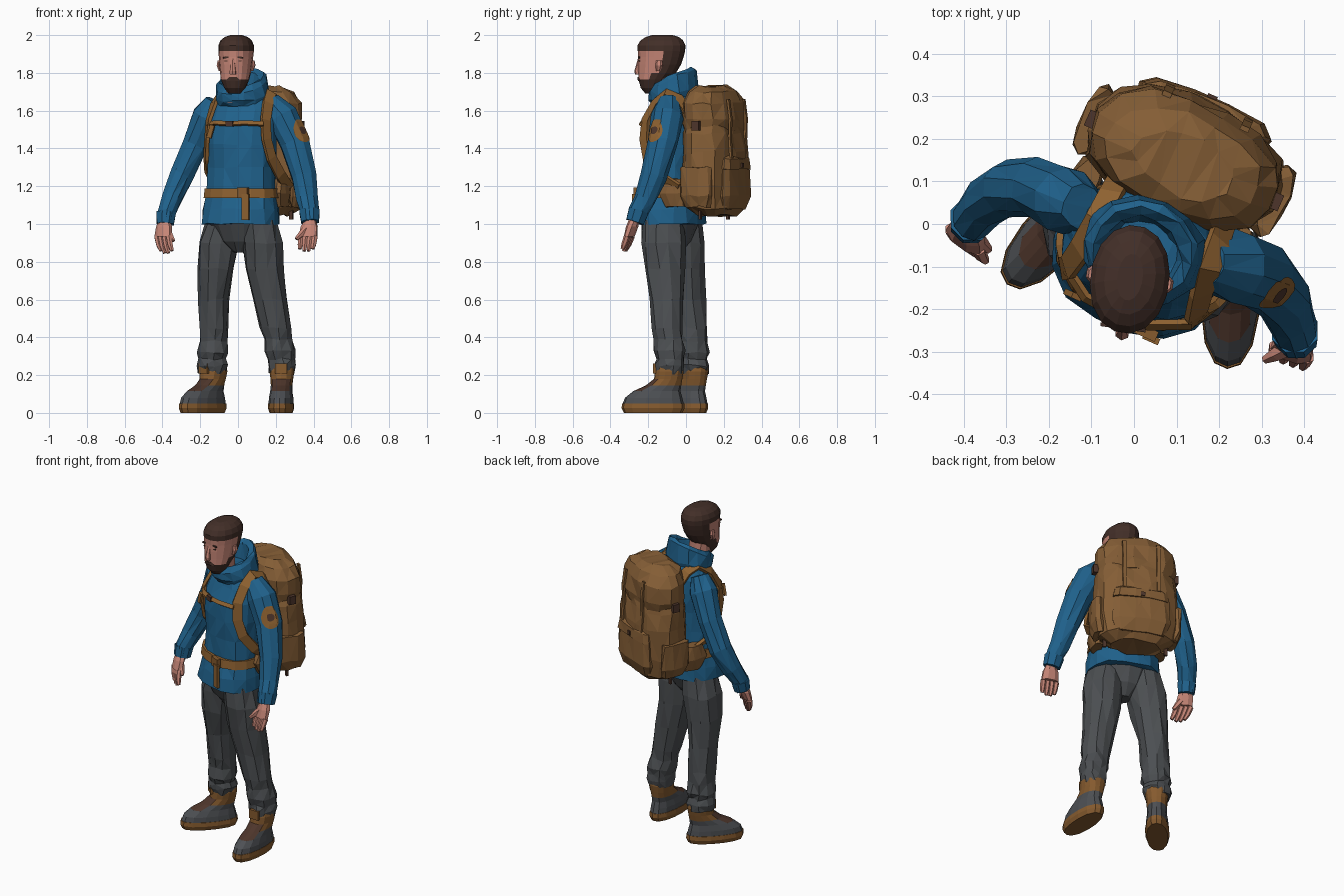
import bpy, bmesh, math, random
from mathutils import Matrix, Vector

random.seed(4)
if "Cube" in bpy.data.objects:
    bpy.data.objects.remove(bpy.data.objects["Cube"], do_unlink=True)


def material(name, red, green, blue):
    mat = bpy.data.materials.new(name)
    mat.use_nodes = True
    colour = (red, green, blue, 1)
    mat.diffuse_color = colour
    mat.node_tree.nodes["Principled BSDF"].inputs["Base Color"].default_value = colour
    return mat


JACKET = material("jacket blue", .014, .12, .26)
PACK = material("pack canvas brown", .23, .11, .036)
STRAP = material("strap tan", .27, .12, .03)
TROUSER = material("trouser grey", .072, .078, .084)
BOOT = material("boot grey", .075, .08, .088)
LEATHER = material("leather brown", .24, .105, .028)
SKIN = material("skin", .57, .24, .185)
HAIR = material("hair brown", .055, .028, .021)
DARK = material("dark brown", .075, .036, .024)


def frame_at(x, y, degrees):
    return Matrix.Translation((x, y, 0)) @ Matrix.Rotation(math.radians(degrees), 4, "Z")


WORLD = Matrix()
TORSO = frame_at(.02, -.07, -24)
HEAD = frame_at(-.01, -.13, -8)


def finish(bm, name, mats, frame, paint=None):
    bmesh.ops.recalc_face_normals(bm, faces=bm.faces)
    bm.normal_update()
    for face in bm.faces:
        face.material_index = paint(face.calc_center_median(), face.normal) if paint else 0
    bm.transform(frame)
    mesh = bpy.data.meshes.new(name)
    bm.to_mesh(mesh)
    bm.free()
    for mat in mats:
        mesh.materials.append(mat)
    obj = bpy.data.objects.new(name, mesh)
    bpy.context.collection.objects.link(obj)
    return obj


def skin_loops(bm, loops):
    for low, high in zip(loops, loops[1:]):
        for k in range(len(low)):
            j = (k + 1) % len(low)
            bm.faces.new((low[k], low[j], high[j], high[k]))
    bm.faces.new(loops[0])
    bm.faces.new(loops[-1])


def loft(name, rings, mats, frame=WORLD, n=12, power=2.3, tilt=False, rough=0, paint=None):
    """Skin rounded-square rings given as (x, y, z, rx, ry, slope)."""
    bm = bmesh.new()
    centres = [Vector(r[:3]) for r in rings]
    loops = []
    for i, ring in enumerate(rings):
        rx, ry = ring[3:5]
        slope = ring[5] if len(ring) > 5 else 0
        along = centres[min(i + 1, len(rings) - 1)] - centres[max(i - 1, 0)]
        if along.z < 0:
            along.negate()
        turn = Vector((0, 0, 1)).rotation_difference(along)
        loop = []
        for k in range(n):
            angle = math.tau * (k + .5) / n
            c, s = math.cos(angle), math.sin(angle)
            r = (abs(c) ** power + abs(s) ** power) ** (-1 / power)
            v = Vector((rx * r * c, ry * r * s, slope * ry * r * s))
            v = turn @ v if tilt else v
            noise = Vector([random.uniform(-rough, rough) for axis in range(3)])
            loop.append(bm.verts.new(centres[i] + v + noise))
        loops.append(loop)
    skin_loops(bm, loops)
    if rough:
        bmesh.ops.triangulate(bm, faces=bm.faces)
    return finish(bm, name, mats, frame, paint)


def box(name, centre, size, mat, frame=WORLD, turn=0):
    bm = bmesh.new()
    bmesh.ops.create_cube(bm, size=1)
    bm.transform(Matrix.Translation(centre) @ Matrix.Rotation(turn, 4, "Y") @ Matrix.Diagonal((*size, 1)))
    return finish(bm, name, [mat], frame)


def band(name, points, width, mat, middle=(0, 0, 1.42), thick=.018):
    """Flat webbing that follows points and faces away from a middle point."""
    bm = bmesh.new()
    pts = [Vector(p) for p in points]
    loops = []
    for i, p in enumerate(pts):
        along = (pts[min(i + 1, len(pts) - 1)] - pts[max(i - 1, 0)]).normalized()
        side = along.cross(p - Vector(middle)).normalized() * width / 2
        out = side.cross(along).normalized() * thick / 2
        loops.append([bm.verts.new(p + a * side + b * out) for a, b in ((1, 1), (1, -1), (-1, -1), (-1, 1))])
    skin_loops(bm, loops)
    return finish(bm, name, [mat], TORSO)


# Jacket body and open hood
loft("jacket_body", [(0, -.012, 1, .213, .174), (0, -.01, 1.08, .206, .166), (0, -.004, 1.17, .188, .147),
     (0, 0, 1.3, .184, .143), (0, 0, 1.42, .19, .144), (0, .005, 1.53, .195, .138),
     (0, .02, 1.61, .185, .115), (0, .03, 1.67, .14, .1), (0, .03, 1.71, .1, .08)],
     [JACKET], TORSO, 16, rough=.005)
loft("jacket_hood", [(0, .01, 1.62, .13, .112), (0, .005, 1.68, .147, .13, .25), (0, .0, 1.75, .137, .127, .5),
     (0, 0, 1.775, .117, .107, .5), (0, 0, 1.76, .095, .085, .5), (0, 0, 1.69, .08, .07)],
     [JACKET], TORSO, 14, 2, rough=.006)

# Sleeves, listed from cuff to shoulder
sleeves = {
    "right": [(-.385, .0, 1, .044), (-.38, .012, 1.06, .05), (-.35, .05, 1.14, .057), (-.298, .083, 1.26, .066),
              (-.225, .085, 1.42, .07), (-.16, .055, 1.57, .08), (-.12, .04, 1.65, .055)],
    "left": [(.382, -.27, 1.01, .046), (.378, -.25, 1.07, .053), (.367, -.217, 1.13, .058), (.348, -.172, 1.25, .068),
             (.3, -.125, 1.43, .08), (.235, -.1, 1.57, .087), (.17, -.09, 1.65, .055)]}
for side, path in sleeves.items():
    sleeve = loft(side + "_sleeve", [(*p, p[3]) for p in path], [JACKET], n=10, power=2, tilt=True, rough=.004)
    loft(side + "_cuff", [(*p[:3], p[3] + .005, p[3] + .005) for p in path[:2]], [JACKET], n=8, power=2, tilt=True)

# Round badge wrapped on the left sleeve
facing = Vector((.75, -.62, .22)).normalized()
spot = Vector((.285, -.122, 1.48)) + facing * .083
for label, radii, mat, lift in (("badge", (.066, .052, .036, .018), STRAP, .004),
                                ("badge_centre", (.022, .014, .006), DARK, .008)):
    disc = loft(label, [(*(spot + facing * .001 * i), r, r) for i, r in enumerate(radii)],
                [mat], n=16, power=2, tilt=True)
    wrap = disc.modifiers.new("wrap", "SHRINKWRAP")
    wrap.target = sleeve
    wrap.wrap_mode = "ABOVE_SURFACE"
    wrap.offset = lift


# Hands with four fingers and a thumb
def hand(side, wrist, knuckle, tip, across, thumb):
    wrist, knuckle, tip, across, thumb = map(Vector, (wrist, knuckle, tip, across, thumb))
    across.normalize()
    loops = [wrist + (knuckle - wrist) * t for t in (0, .4, 1)]
    turn = Matrix.Rotation(math.atan2(across.y, across.x), 4, "Z")
    palm = [(*(turn.inverted() @ p), w, d) for p, w, d in zip(loops, (.03, .046, .052), (.028, .03, .025))]
    loft(side + "_palm", palm, [SKIN], turn, 8)
    for i in range(4):
        root = knuckle + across * (i - 1.5) * .026
        end = tip + across * (i - 1.5) * .024 + Vector((0, 0, .012 * abs(i - 1.5)))
        bend = (root + end) / 2 + (knuckle - wrist) * .1
        loft(f"{side}_finger_{i + 1}", [(*root, .017, .017), (*bend, .015, .015), (*end, .01, .01)],
             [SKIN], n=6, power=2, tilt=True)
    base = wrist + (knuckle - wrist) * .35
    loft(side + "_thumb", [(*base, .023, .023), (*(base + thumb * .6), .018, .018), (*(base + thumb), .01, .01)],
         [SKIN], n=6, power=2, tilt=True)


hand("right", (-.388, -.005, 1.02), (-.397, -.035, .935), (-.378, -.065, .84), (.75, -.55, 0), (.05, -.045, -.08))
hand("left", (.382, -.275, 1.02), (.37, -.3, .935), (.362, -.325, .85), (.9, -.3, 0), (-.07, -.035, -.07))


# Head: hair and beard are painted by height and depth
def head_paint(c, normal):
    if c.z > 1.915 or (c.y > .01 and c.z > 1.79):
        return 1
    if c.z < 1.765 or (c.y > -.045 and c.z < 1.82):
        return 1
    return 0


loft("head", [(0, -.055, 1.69, .03, .03), (0, -.05, 1.72, .056, .06), (0, -.04, 1.765, .075, .082),
     (0, -.023, 1.8, .081, .1), (0, -.01, 1.845, .086, .115), (0, -.003, 1.885, .09, .121),
     (0, 0, 1.915, .093, .126), (0, 0, 1.945, .093, .128), (0, .002, 1.972, .082, .113),
     (0, .005, 1.99, .06, .088), (0, .005, 2, .03, .055)], [SKIN, HAIR], HEAD, 16, 2.1, paint=head_paint)
loft("neck", [(0, .01, 1.64, .06, .06), (0, 0, 1.8, .06, .06)], [SKIN], HEAD)
loft("nose", [(0, -.125, 1.792, .017, .016), (0, -.127, 1.81, .017, .018), (0, -.116, 1.875, .008, .01)],
     [SKIN], HEAD, 6)
loft("moustache", [(0, -.105, 1.758, .042, .02), (0, -.112, 1.778, .022, .016)], [HAIR], HEAD, 8)
for side, s in (("left", 1), ("right", -1)):
    box(side + "_eyebrow", (s * .036, -.114, 1.882), (.034, .009, .009), HAIR, HEAD, s * .12)
    box(side + "_eye", (s * .036, -.112, 1.862), (.018, .009, .006), DARK, HEAD)
    loft(side + "_ear", [(s * .084, -.005, 1.81, .008, .012), (s * .092, .0, 1.84, .012, .02),
         (s * .09, .0, 1.865, .008, .015)], [SKIN], HEAD, 6)

# Trousers
loft("trouser_seat", [(0, -.01, .85, .04, .05), (0, -.01, .91, .12, .1), (0, -.01, 1.02, .19, .15)],
     [TROUSER], TORSO, 14, 2, rough=.003)
legs = {
    "right": [(-.14, .045, .21, .069, .071), (-.138, .042, .25, .08, .082), (-.135, .04, .285, .07, .076),
              (-.135, .038, .32, .082, .087), (-.132, .034, .38, .072, .08), (-.13, .03, .45, .076, .085),
              (-.128, .012, .6, .078, .09), (-.118, -.008, .76, .092, .105), (-.1, -.014, .9, .108, .117),
              (-.08, -.02, 1.02, .09, .105)],
    "left": [(.228, -.085, .21, .067, .071), (.232, -.085, .25, .076, .08), (.228, -.085, .285, .07, .074),
             (.224, -.088, .33, .082, .082), (.21, -.092, .39, .074, .077), (.2, -.095, .45, .082, .084),
             (.17, -.1, .6, .088, .09), (.14, -.113, .76, .1, .11), (.13, -.122, .9, .106, .12),
             (.11, -.125, 1.02, .095, .11)]}
for side, path in legs.items():
    loft(side + "_trouser_leg", path, [TROUSER], n=11, rough=.007)


# Boots: leather collar, dark lacing at the front
def boot_paint(c, normal):
    if .1 < c.z < .2 and normal.y < -.25 and abs(c.x) < .04:
        return 2
    return 1 if c.z > .145 else 0


for side, frame in (("right", frame_at(-.187, -.018, -42)), ("left", frame_at(.228, -.174, -3))):
    loft(side + "_boot_sole", [(0, 0, 0, .06, .155), (0, 0, .025, .069, .167), (0, 0, .05, .067, .165)],
         [LEATHER], frame, 14)
    loft(side + "_boot", [(0, 0, .045, .065, .163), (0, .003, .08, .064, .152), (0, .02, .115, .058, .125),
         (0, .055, .145, .057, .094), (0, .08, .18, .06, .075), (0, .086, .22, .066, .076),
         (0, .088, .25, .062, .07)], [BOOT, LEATHER, DARK], frame, 14, paint=boot_paint)
    box(side + "_boot_tongue", (0, .01, .235), (.062, .018, .055), LEATHER, frame)

# Backpack body, lid, pockets and hip pads
loft("pack_body", [(0, .25, 1.045, .15, .08), (0, .25, 1.085, .215, .128), (0, .245, 1.2, .24, .148),
     (0, .245, 1.38, .238, .144), (0, .24, 1.48, .23, .135), (0, .24, 1.55, .21, .122)],
     [PACK], TORSO, 16, 2.5, rough=.008)
loft("pack_lid", [(0, .24, 1.49, .216, .128), (0, .24, 1.55, .23, .138), (0, .24, 1.64, .224, .134),
     (0, .235, 1.7, .19, .112), (0, .23, 1.73, .12, .07)], [PACK], TORSO, 16, 2.5, rough=.008)
loft("pack_back_pocket", [(0, .345, 1.08, .14, .03), (0, .355, 1.15, .168, .044), (0, .355, 1.3, .16, .04),
     (0, .355, 1.35, .13, .025)], [PACK], TORSO, 12, 3.5, rough=.005)
loft("pack_pocket_flap", [(0, .36, 1.29, .165, .042), (0, .358, 1.345, .155, .04), (0, .35, 1.365, .13, .025)],
     [PACK], TORSO, 12, 3.5, rough=.003)
box("pocket_button", (0, .402, 1.31), (.024, .012, .024), DARK, TORSO)
for side, s in (("left", 1), ("right", -1)):
    shift = .026 if s > 0 else 0
    loft(side + "_pack_pocket", [(s * .215, .24, 1.09, .025, .07), (s * .23, .24, 1.15, .034, .09),
         (s * .232, .24, 1.3, .03, .085)], [PACK], TORSO, 10, rough=.006)
    loft(side + "_hip_pad", [(s * .185, .1, 1.09, .03, .06), (s * .195, .085, 1.16, .036, .08),
         (s * .19, .1, 1.24, .03, .06)], [PACK], TORSO, 10, rough=.004)
    band(side + "_lid_strap", [(s * .1, .366, 1.66), (s * .1, .38, 1.56), (s * .1, .376, 1.45), (s * .1, .385, 1.35)],
         .022, PACK, middle=(s * .1, .2, 1.5), thick=.012)
    box(side + "_lid_buckle", (s * .234, .24, 1.52), (.03, .04, .05), DARK, TORSO)
    box(side + "_hanging_strap", (s * .18, .24, 1.07), (.02, .012, .09), DARK, TORSO)

    # Shoulder harness
    harness = [(.12, .15, 1.6), (.125, .1, 1.665), (.13, .03, 1.695), (.138, -.05, 1.64), (.147, -.1, 1.55),
               (.155, -.106, 1.45), (.172, -.08, 1.35), (.193, -.01, 1.26), (.19, .13, 1.19)]
    band(side + "_shoulder_strap", [(s * (x + shift), y + (shift if y < 0 else 0) * .8, z) for x, y, z in harness],
         .056, STRAP)
    band(side + "_sternum_strap", [(s * (.147 + shift), -.105, 1.53), (s * .08, -.148, 1.535), (0, -.154, 1.53)],
         .024, STRAP, thick=.014)
box("sternum_buckle", (0, -.158, 1.53), (.04, .018, .03), DARK, TORSO)
box("loose_strap_end", (-.11, -.155, 1.49), (.025, .014, .07), STRAP, TORSO, .3)

# Hip belt
loft("hip_belt", [(0, -.004, 1.137, .205, .164), (0, -.004, 1.188, .199, .158)], [STRAP], TORSO, 16)
box("belt_buckle", (.08, -.165, 1.165), (.06, .025, .055), LEATHER, TORSO)
box("belt_strap_end", (.1, -.174, 1.09), (.04, .016, .14), STRAP, TORSO)
